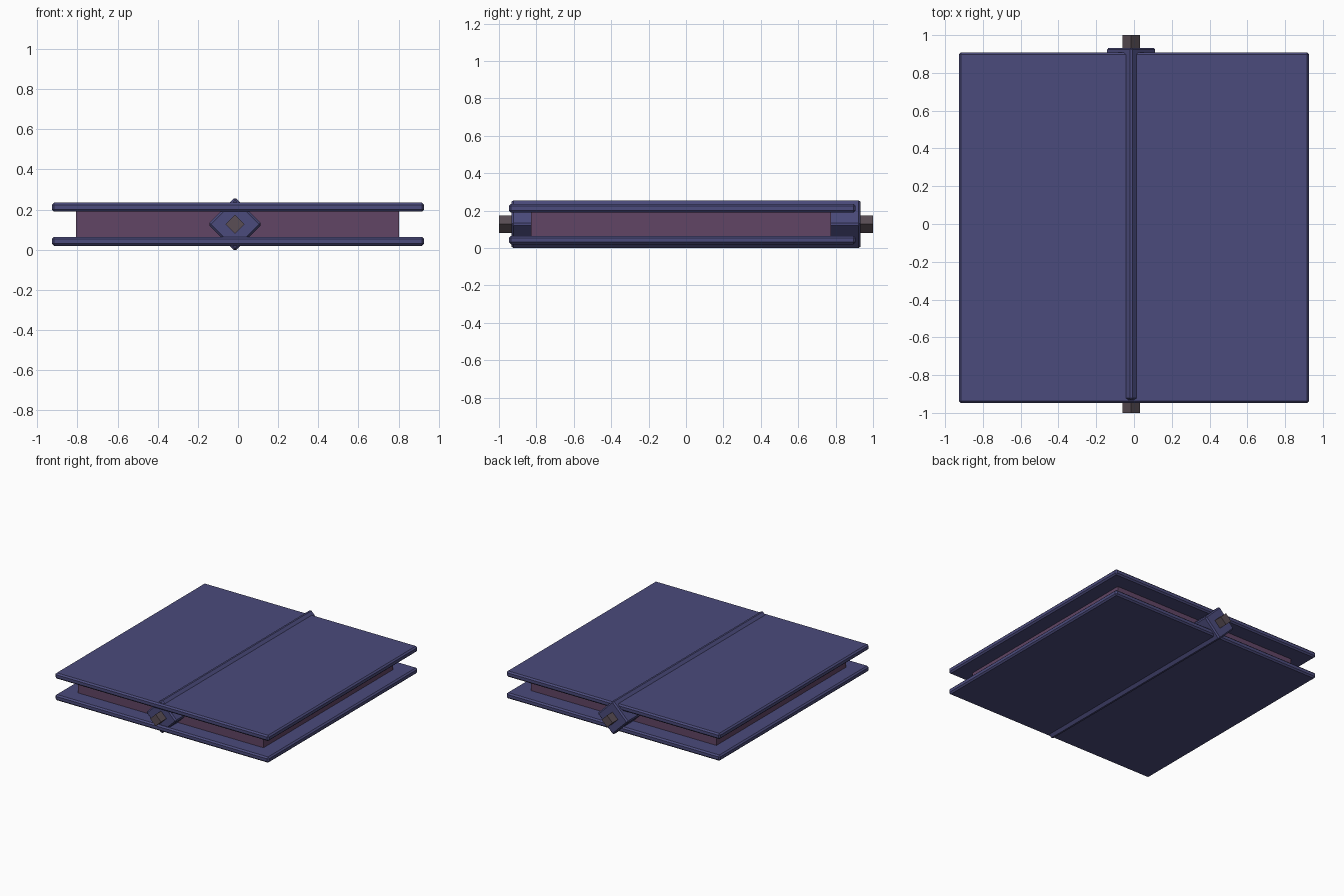
import bpy
from math import radians, sqrt

if "Cube" in bpy.data.objects:
    bpy.data.objects.remove(bpy.data.objects["Cube"])


def material(name, color):
    m = bpy.data.materials.new(name)
    m.diffuse_color = (*color, 1)
    m.use_nodes = True
    m.node_tree.nodes["Principled BSDF"].inputs["Base Color"].default_value = m.diffuse_color
    return m


blue = material("blue", (0.07, 0.07, 0.20))
plum = material("plum", (0.12, 0.06, 0.13))
grey = material("grey", (0.10, 0.075, 0.09))
Z = 0.1275  # mid height of the whole stack


def box(name, center, size, mat, bevel=0, turn=0):
    bpy.ops.mesh.primitive_cube_add(size=1, location=center)
    ob = bpy.context.object
    ob.name = name
    ob.scale = size
    bpy.ops.object.transform_apply(location=False, rotation=False, scale=True)
    ob.rotation_euler.y = radians(turn)
    if bevel:
        mod = ob.modifiers.new("chamfer", 'BEVEL')
        mod.width = bevel
        mod.segments = 1
    ob.data.materials.append(mat)
    return ob


def diamond_bar(name, half_diagonal, length, mat, bevel=0):
    side = half_diagonal * sqrt(2)
    return box(name, (-0.015, 0, Z), (side, length, side), mat, bevel, 45)


# outer plates
for name, s in (("lower_plate", -1), ("upper_plate", 1)):
    box(name, (0, -0.02, Z + s * 0.085), (1.855, 1.855, 0.045), blue, 0.011)

# inner filling
box("inner_slab", (-0.003, -0.026, Z), (1.61, 1.605, 0.13), plum)

# diamond-section spine and the axle running through it
diamond_bar("spine", 0.1345, 1.865, blue, 0.01)
diamond_bar("axle", 0.047, 2.0, grey)
